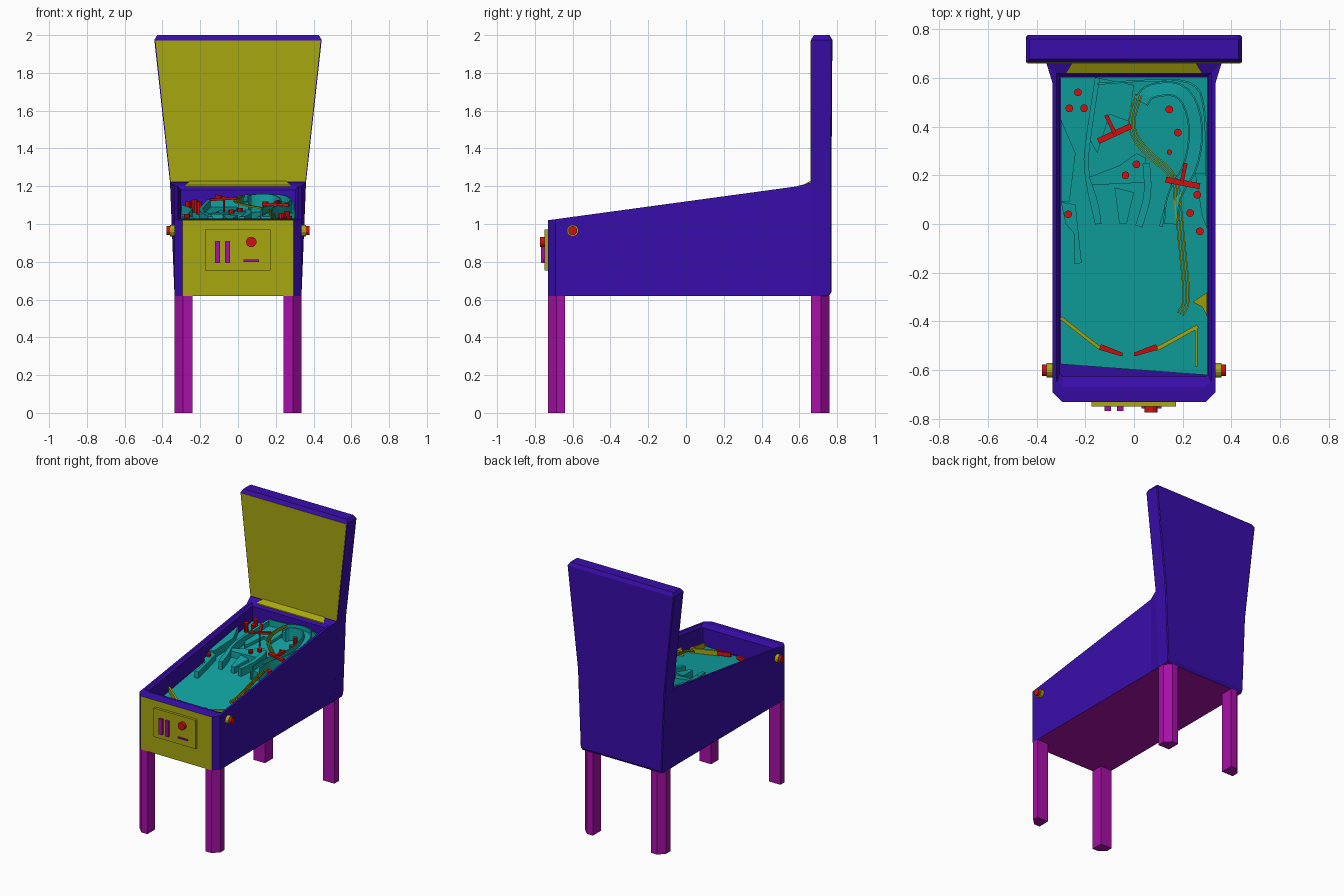
import bpy, bmesh, math
from mathutils import Vector

if "Cube" in bpy.data.objects:
    bpy.data.objects.remove(bpy.data.objects["Cube"])

def mat(name, c):
    m = bpy.data.materials.new(name)
    m.diffuse_color = (*c, 1)
    m.use_nodes = True
    m.node_tree.nodes["Principled BSDF"].inputs["Base Color"].default_value = m.diffuse_color
    return m

BLUE = mat("blue", (0.04, 0.004, 0.4))
YEL = mat("yellow", (0.39, 0.39, 0.005))
TEAL = mat("teal", (0.005, 0.38, 0.37))
MAG = mat("magenta", (0.39, 0.005, 0.39))
RED = mat("red", (0.65, 0.005, 0.005))

def loft(name, rings, m):
    """Closed solid through a list of equal-length rings."""
    bm = bmesh.new()
    vs = [[bm.verts.new(p) for p in r] for r in rings]
    n = len(rings[0])
    for a, b in zip(vs, vs[1:]):
        for i in range(n):
            j = (i + 1) % n
            bm.faces.new((a[i], a[j], b[j], b[i]))
    bm.faces.new(vs[0])
    bm.faces.new(vs[-1])
    bmesh.ops.recalc_face_normals(bm, faces=bm.faces)
    me = bpy.data.meshes.new(name)
    bm.to_mesh(me)
    bm.free()
    ob = bpy.data.objects.new(name, me)
    bpy.context.collection.objects.link(ob)
    me.materials.append(m)
    return ob

def paint(ob, m, test):
    ob.data.materials.append(m)
    for f in ob.data.polygons:
        if test(f):
            f.material_index = len(ob.data.materials) - 1

def box(name, x0, x1, y0, y1, z0, z1, m):
    sq = [(x0, y0), (x1, y0), (x1, y1), (x0, y1)]
    return loft(name, [[(x, y, z) for x, y in sq] for z in (z0, z1)], m)

def cyl(name, a, b, r, m, n=12):
    a, b = Vector(a), Vector(b)
    q = (b - a).to_track_quat('Z', 'Y')
    circ = [q @ Vector((r * math.cos(t), r * math.sin(t), 0))
            for t in (2 * math.pi * (i + .5) / n for i in range(n))]
    return loft(name, [[p + c for c in circ] for p in (a, b)], m)

def mirrored(half):
    return half + [(-x, y, z) for x, y, z in reversed(half)]

def rim(y):                      # sloping top edge of the cabinet
    return 1.02 + 0.136 * (min(y, 0.6) + 0.73) + max(0, y - 0.62) * 0.45

def pz(y):                       # sloping playfield surface
    return 0.98 + 0.15 * y

def prism(name, pts, h, m, base=-0.002):
    return loft(name, [[(x, y, pz(y) + b) for x, y in pts] for b in (base, base + h)], m)

def smooth(path, times=2):
    for _ in range(times):       # corner cutting
        out = [path[0]]
        for (ax, ay), (bx, by) in zip(path, path[1:]):
            out += [(ax * .75 + bx * .25, ay * .75 + by * .25), (ax * .25 + bx * .75, ay * .25 + by * .75)]
        path = out + [path[-1]]
    return path

def ribbon(name, path, w, h, m, base=(0, 0), off=0.0):
    """Wall swept along a plan path, standing on the playfield."""
    rings, n = [], len(path)
    for i, p in enumerate(path):
        d = Vector(path[min(i + 1, n - 1)]) - Vector(path[max(i - 1, 0)])
        d.normalize()
        s = Vector((-d.y, d.x))
        l, r = Vector(p) + s * (off + w / 2), Vector(p) + s * (off - w / 2)
        z = pz(p[1]) + base[0] + (base[1] - base[0]) * i / (n - 1)
        rings.append([(*l, z), (*r, z), (*r, z + h), (*l, z + h)])
    return loft(name, rings, m)

# cabinet tub: outer wall, rim, inner wall, floor
outer = [(0.295, -0.73), (0.335, -0.69), (0.335, 0.58), (0.36, 0.662)]
mid = [(0.29, -0.67), (0.318, -0.65), (0.318, 0.59), (0.318, 0.62)]
inner = [(0.295, -0.625), (0.303, -0.61), (0.303, 0.59), (0.303, 0.605)]
cab = loft("cabinet", [
    mirrored([(min(x, 0.336), y, 0.62) for x, y in outer]),
    mirrored([(x, y, rim(y)) for x, y in outer]),
    mirrored([(x, y, rim(y)) for x, y in mid]),
    mirrored([(x, y, rim(y) - 0.02) for x, y in inner]),
    mirrored([(x, y, pz(y) - 0.008) for x, y in inner])], BLUE)
paint(cab, MAG, lambda f: f.normal.z < -0.9)
paint(cab, YEL, lambda f: f.normal.y < -0.9 and f.center.y < -0.7)

# backbox, flaring upwards, with glass and lower panel
prof = [(0.62, 0.336, 0.662, 0.757), (0.64, 0.337, 0.662, 0.77), (1.22, 0.36, 0.662, 0.77),
        (1.975, 0.443, 0.662, 0.775), (2.0, 0.428, 0.677, 0.76)]
bb = loft("backbox", [mirrored([(w, a, z), (w, b - 0.006, z), (w - 0.006, b, z)]) for z, w, a, b in prof], BLUE)
paint(bb, MAG, lambda f: f.normal.z < -0.9)
loft("backglass", [[(-w, 0.659, z), (w, 0.659, z), (w, 0.664, z), (-w, 0.664, z)]
                   for z, w in ((1.225, 0.356), (1.972, 0.437))], YEL)
loft("lower_panel", [[(x1, 0.618, 1.206), (x2, 0.66, 1.228), (x2, 0.66, 1.19), (x1, 0.618, 1.185)]
                     for x1, x2 in ((-0.28, -0.255), (0.28, 0.255))], YEL)

# legs with chamfered outer corner, side buttons
for s, side in ((-1, "left"), (1, "right")):
    for yo, yi, end in ((-0.73, -0.64, "front"), (0.76, 0.662, "back")):
        c = 0.045 if yo < 0 else -0.045
        pts = [(0.24, yi), (0.335, yi), (0.335, yo + c), (0.29, yo), (0.24, yo)]
        loft(f"{end}_leg_{side}", [[(s * x, y, z) for x, y in pts] for z in (0, 0.62)], MAG)
    cyl(f"button_ring_{side}", (s * 0.33, -0.6, 0.965), (s * 0.36, -0.6, 0.965), 0.031, YEL)
    cyl(f"flipper_button_{side}", (s * 0.35, -0.6, 0.965), (s * 0.378, -0.6, 0.965), 0.024, RED)

# coin door
box("coin_door", -0.175, 0.172, -0.749, -0.728, 0.755, 0.97, YEL)
for i, x in enumerate((-0.121, -0.069)):
    box(f"coin_slot_{i}", x, x + 0.026, -0.767, -0.745, 0.793, 0.91, MAG)
box("coin_return", 0.03, 0.112, -0.757, -0.745, 0.8, 0.811, MAG)
cyl("start_button", (0.07, -0.745, 0.905), (0.07, -0.774, 0.905), 0.028, RED)

# playfield board with slanted front edge
prism("playfield", [(-0.302, -0.575), (0.302, -0.62), (0.302, 0.604), (-0.302, 0.604)], 0.008, TEAL, -0.008)

# raised playfield islands
for name, h, pts in (
    ("left_lane_upper", 0.06, [(-0.3, 0.43), (-0.27, 0.36), (-0.24, 0.29), (-0.265, 0.09), (-0.3, 0.09)]),
    ("left_lane_lower", 0.05, [(-0.3, 0.09), (-0.24, 0.08), (-0.215, -0.16), (-0.245, -0.165), (-0.245, -0.04), (-0.28, 0.0)]),
    ("upper_plate", 0.025, [(-0.15, 0.6), (-0.19, 0.36), (-0.15, 0.29), (-0.1, 0.45), (-0.02, 0.42), (0.0, 0.57)]),
    ("centre_block", 0.05, [(-0.19, 0.19), (-0.06, 0.24), (0.01, 0.29), (0.05, 0.27), (0.05, 0.17), (-0.17, 0.16)]),
    ("centre_ramp", 0.05, [(-0.08, 0.15), (0.0, 0.13), (-0.03, 0.0), (-0.06, 0.0)]),
    ("right_block", 0.05, [(0.25, 0.21), (0.3, 0.21), (0.3, -0.02), (0.28, 0.03)])):
    prism(name, pts, h, TEAL)

# playfield walls
for name, w, pts in (
    ("left_lane_wall", 0.02, [(-0.15, 0.6), (-0.19, 0.34), (-0.2, 0.22), (-0.15, 0.0)]),
    ("centre_wall_left", 0.012, [(-0.18, 0.17), (-0.15, 0.08), (-0.14, 0.0)]),
    ("centre_wall_right", 0.03, [(0.05, 0.25), (0.06, 0.12), (0.02, -0.01)]),
    ("right_lane_wall", 0.014, [(0.17, 0.2), (0.14, 0.1), (0.11, -0.01)])):
    ribbon(name, smooth(pts), w, 0.06, TEAL)

# looping ramp: raised bed plus two edge walls
loop = smooth([(0.03, 0.5), (0.06, 0.55), (0.2, 0.56), (0.26, 0.42), (0.24, 0.24), (0.16, 0.12), (0.15, 0.0)])
ribbon("loop_ramp_bed", loop, 0.05, 0.06, TEAL)
for i, o in enumerate((-0.027, 0.027)):
    ribbon(f"loop_ramp_wall_{i}", loop, 0.007, 0.095, TEAL, off=o)
ribbon("orbit_wall", smooth([(-0.15, 0.575), (0.05, 0.59), (0.26, 0.59), (0.295, 0.45), (0.296, 0.2)]), 0.008, 0.07, TEAL)

# wire ramp
wire = smooth([(0.02, 0.53), (-0.02, 0.4), (0.04, 0.3), (0.17, 0.2), (0.18, 0.08), (0.2, -0.12), (0.22, -0.32), (0.19, -0.37)])
for i, o in enumerate((-0.012, 0, 0.012)):
    ribbon(f"wire_rail_{i}", wire, 0.006, 0.008, YEL, (0.085, 0.035), o)

# lower guides and flippers
ribbon("guide_left", [(-0.3, -0.385), (-0.14, -0.51)], 0.014, 0.035, YEL)
ribbon("guide_right", [(0.262, -0.42), (0.09, -0.515)], 0.016, 0.035, YEL)
ribbon("plunger_lane_wall", [(0.256, -0.42), (0.256, -0.585)], 0.01, 0.035, YEL)
prism("side_deflector", [(0.3, -0.28), (0.24, -0.32), (0.28, -0.34), (0.3, -0.38)], 0.04, YEL)
for name, x0, x1 in (("flipper_left", -0.145, -0.048), ("flipper_right", 0.1, 0.0)):
    d = 0.01 if x1 > x0 else -0.01
    prism(name, [(x0, -0.515), (x0 + d, -0.493), (x1, -0.528), (x1, -0.541), (x1 - d, -0.541)], 0.03, RED, 0.008)

# posts and bumpers
for i, (x, y, r) in enumerate((
    (-0.23, 0.54, .016), (-0.265, 0.475, .016), (-0.205, 0.475, .016), (0.145, 0.47, .016), (0.18, 0.375, .016),
    (0.145, 0.295, .011), (0.01, 0.245, .016), (-0.035, 0.2, .016), (-0.27, 0.04, .016), (0.26, 0.12, .016),
    (0.23, 0.045, .016), (0.27, -0.03, .016))):
    cyl(f"bumper_{i}", (x, y, pz(y)), (x, y, pz(y) + 0.068), r, RED, 10)

# crossed toy pieces on stems
for i, (a, b, c, d) in enumerate((
    ((-0.147, 0.34), (-0.012, 0.402), (-0.115, 0.447), (-0.075, 0.365)),
    ((0.13, 0.182), (0.27, 0.155), (0.212, 0.25), (0.195, 0.168)))):
    ribbon(f"toy_wing_{i}", [a, b], 0.024, 0.014, RED, (0.09, 0.09))
    ribbon(f"toy_body_{i}", [c, d], 0.016, 0.022, RED, (0.088, 0.088))
    cyl(f"toy_stem_{i}", (*d, pz(d[1])), (*d, pz(d[1]) + 0.095), 0.006, RED, 6)
